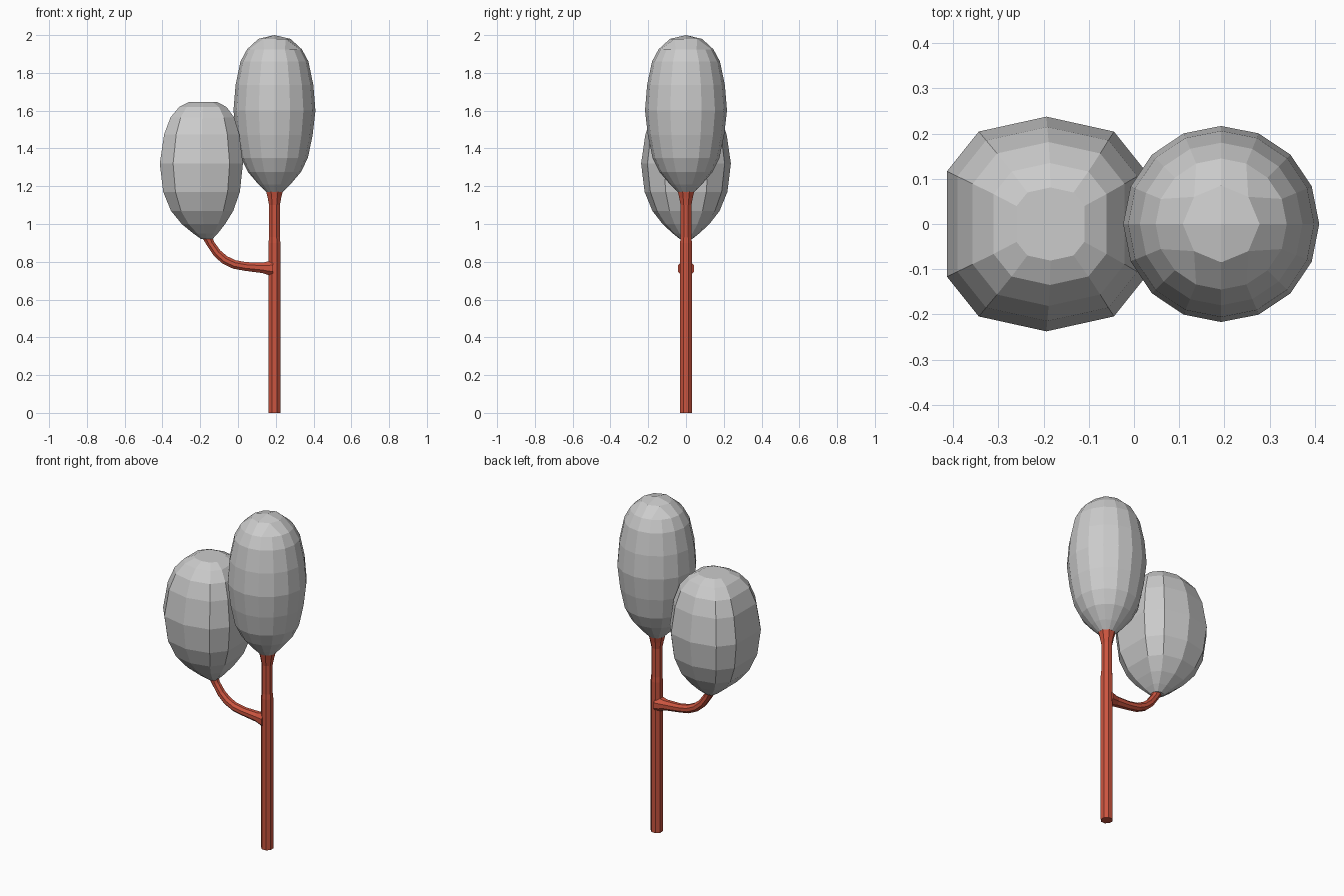
import bpy, bmesh
from math import sin, cos, pi
from mathutils import Vector

if "Cube" in bpy.data.objects:
    bpy.data.objects.remove(bpy.data.objects["Cube"])


def circle(n, offset=0.0):
    return [(cos(2 * pi * (k + offset) / n), sin(2 * pi * (k + offset) / n)) for k in range(n)]


def grid_cap(bm, ring, centre, radius, z_top, z_mid):
    """Close a 16-sided ring with a 4 x 4 patch of quads."""
    def angle(i, j):
        if abs(i) >= abs(j):
            return pi / 4 * j / i + (pi if i < 0 else 0)
        return pi / 2 - pi / 4 * i / j + (pi if j < 0 else 0)

    verts = {}
    for i in range(-2, 3):
        for j in range(-2, 3):
            m = max(abs(i), abs(j))
            if m == 0:
                verts[i, j] = bm.verts.new((centre.x, centre.y, z_top))
                continue
            a = angle(i, j)
            if m == 2:
                verts[i, j] = ring[round(a / (pi / 8)) % 16]
            else:
                verts[i, j] = bm.verts.new((centre.x + radius * cos(a), centre.y + radius * sin(a), z_mid))
    for i in range(-2, 2):
        for j in range(-2, 2):
            bm.faces.new([verts[i, j], verts[i + 1, j], verts[i + 1, j + 1], verts[i, j + 1]])


def loft(name, section, rings, material=None, cap=None):
    """Skin a section through rings of (x, z, radius, tilt about y)."""
    bm = bmesh.new()
    loops = []
    for x, z, r, tilt in rings:
        loops.append([bm.verts.new((x + r * u * cos(tilt), r * v, z - r * u * sin(tilt)))
                      for u, v in section])
    n = len(section)
    for a, b in zip(loops, loops[1:]):
        for k in range(n):
            bm.faces.new([a[k], a[(k + 1) % n], b[(k + 1) % n], b[k]])
    bm.faces.new(loops[0])
    if cap:
        grid_cap(bm, loops[-1], Vector((rings[-1][0], 0, 0)), *cap)
    else:
        bm.faces.new(loops[-1])
    bmesh.ops.recalc_face_normals(bm, faces=bm.faces)
    mesh = bpy.data.meshes.new(name)
    bm.to_mesh(mesh)
    bm.free()
    obj = bpy.data.objects.new(name, mesh)
    bpy.context.collection.objects.link(obj)
    if material:
        mesh.materials.append(material)
    return obj


bark = bpy.data.materials.new("bark")
bark.diffuse_color = (0.6, 0.09, 0.05, 1)
bark.use_nodes = True
bark.node_tree.nodes["Principled BSDF"].inputs["Base Color"].default_value = bark.diffuse_color

# trunk, flaring into the tall crown
X = 0.193
loft("trunk", circle(8, 0.5),
     [(X, 0, 0.034, 0), (X, 0.9, 0.034, 0), (X, 0.93, 0.031, 0), (X, 1.1, 0.031, 0),
      (X, 1.14, 0.039, 0), (X, 1.175, 0.048, 0)], bark)

# side branch, curving up from the trunk to the lower crown
loft("branch", circle(8, 0.5),
     [(0.185, 0.765, 0.046, -1.57), (0.16, 0.766, 0.039, -1.57), (0.13, 0.768, 0.030, -1.5),
      (0.04, 0.775, 0.025, -1.45), (-0.02, 0.786, 0.025, -1.3), (-0.07, 0.81, 0.025, -1.0),
      (-0.11, 0.845, 0.024, -0.75), (-0.145, 0.895, 0.023, -0.5), (-0.165, 0.935, 0.027, -0.4)], bark)

# tall crown: 16 sides with a quad patch on top
tall = [(1.17, 0.045), (1.21, 0.085), (1.275, 0.14), (1.35, 0.177), (1.47, 0.202), (1.60, 0.217),
        (1.735, 0.206), (1.86, 0.18), (1.925, 0.145)]
loft("tall_crown", circle(16), [(X, z, r, 0) for z, r in tall], cap=(0.085, 2.0, 1.98))

# lower crown: 10 uneven sides
quarter = [(1, 0.53), (0.68, 0.93), (0, 1.08)]
half = quarter + [(-u, v) for u, v in quarter[1::-1]]
section = half + [(-u, -v) for u, v in half]
low = [(-0.165, 0.92, 0.03), (-0.172, 0.95, 0.065), (-0.183, 1.0, 0.115), (-0.19, 1.07, 0.165),
       (-0.193, 1.17, 0.203), (-0.194, 1.32, 0.22), (-0.192, 1.475, 0.199), (-0.189, 1.565, 0.168),
       (-0.186, 1.62, 0.125), (-0.185, 1.645, 0.075)]
loft("lower_crown", section, [(x, z, r, 0) for x, z, r in low])
